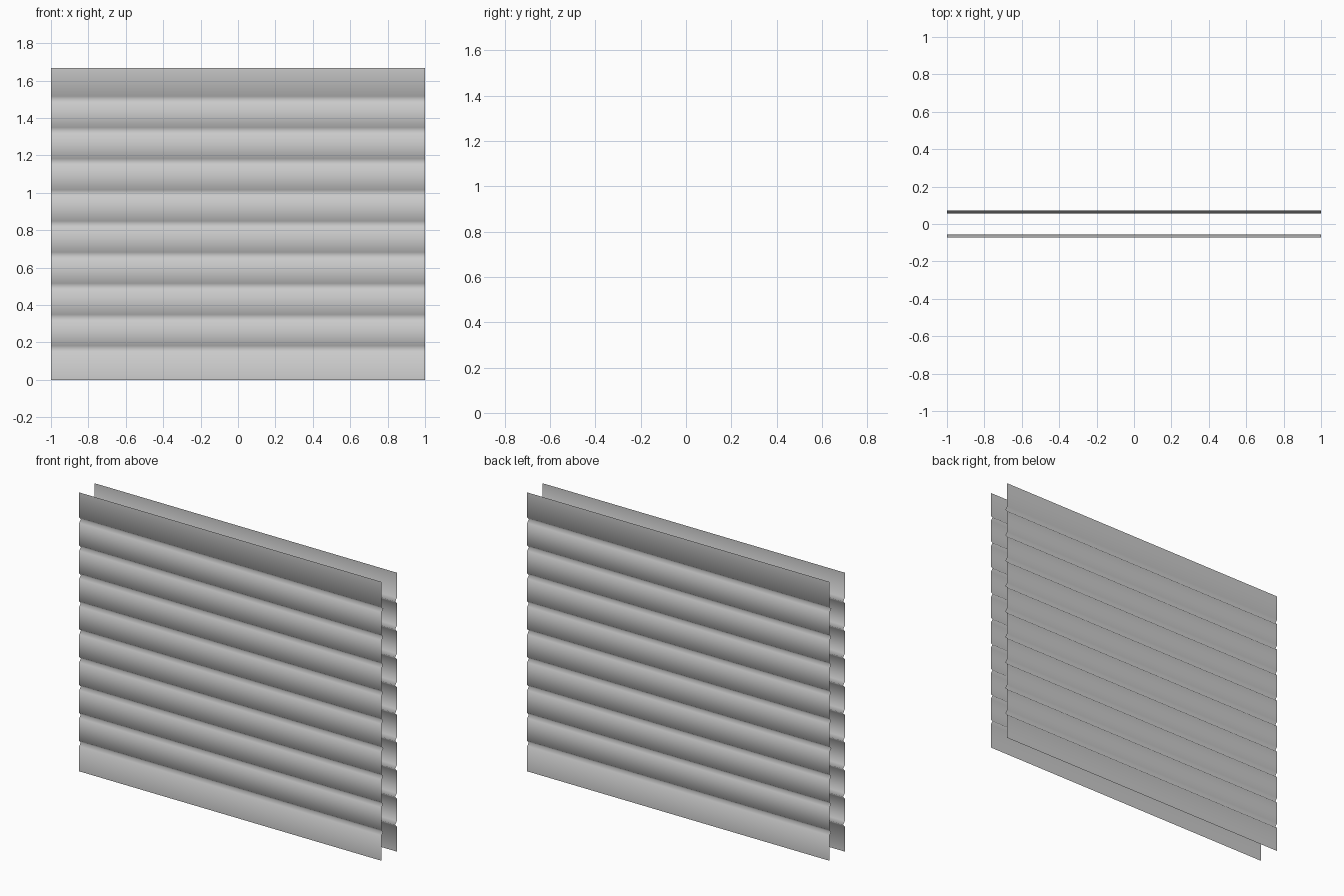
import bpy, bmesh

if "Cube" in bpy.data.objects:
    bpy.data.objects.remove(bpy.data.objects["Cube"])

WIDTH, PLANK, COUNT = 2.0, 1.667 / 10, 10
FACE_Y, DEPTH, HALF_GAP = 0.072, 0.016, 0.016


def siding(name, side):
    # profile: flat boards parted by V grooves, open sheet without thickness
    profile = [(FACE_Y, 0.0)]
    for i in range(1, COUNT):
        z = i * PLANK
        profile += [(FACE_Y, z - HALF_GAP), (FACE_Y - DEPTH, z), (FACE_Y, z + HALF_GAP)]
    profile.append((FACE_Y, COUNT * PLANK))

    # extrude the profile across the wall width, facing outwards
    bm = bmesh.new()
    rows = [[bm.verts.new((x, side * y, z)) for x in (-WIDTH / 2, WIDTH / 2)]
            for y, z in profile]
    for low, high in zip(rows, rows[1:]):
        face = [low[0], low[1], high[1], high[0]]
        bm.faces.new(face if side < 0 else face[::-1])
    for f in bm.faces:
        f.smooth = True
    mesh = bpy.data.meshes.new(name)
    bm.to_mesh(mesh)
    bm.free()
    obj = bpy.data.objects.new(name, mesh)
    bpy.context.collection.objects.link(obj)


siding("front_siding", -1)
siding("back_siding", 1)
